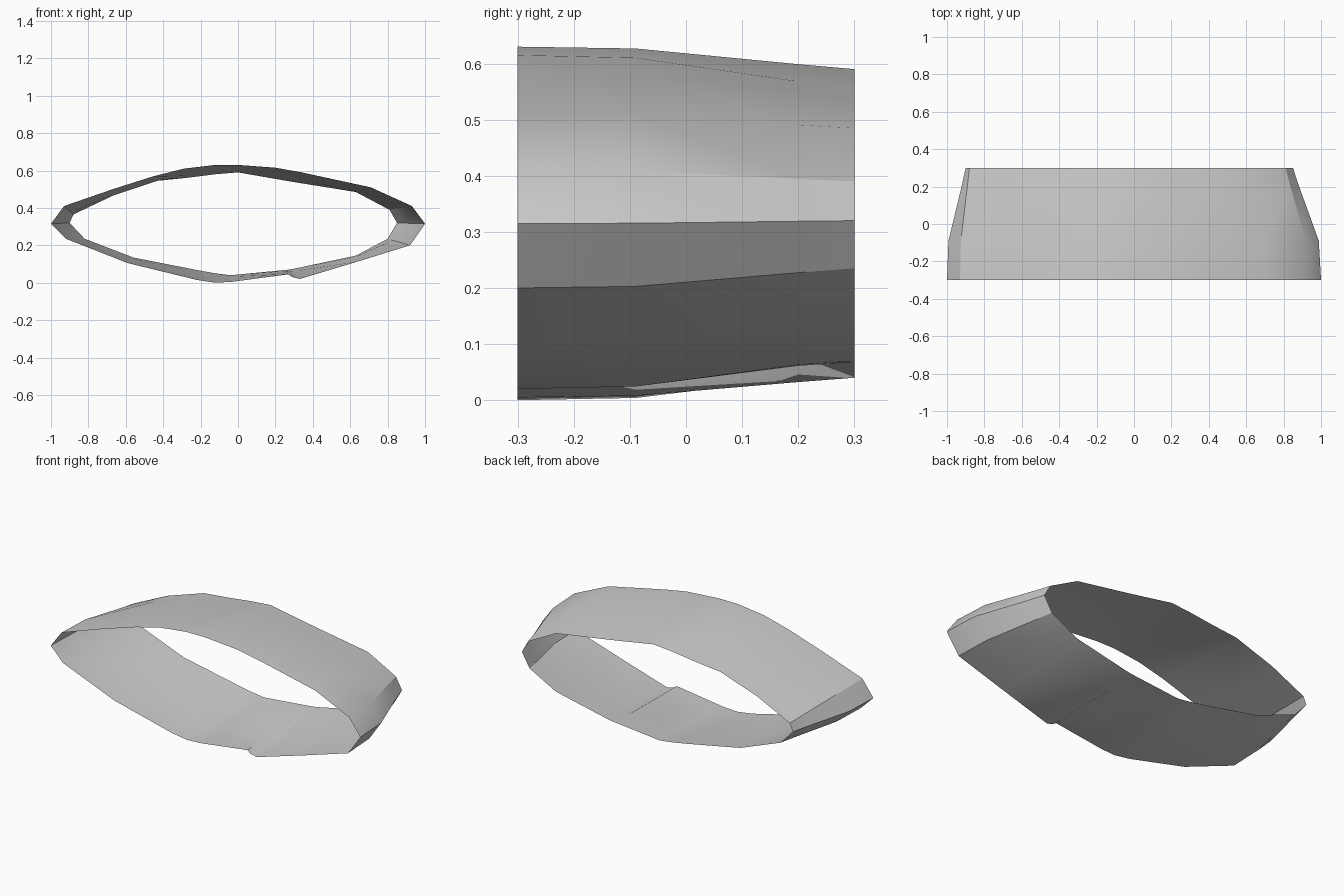
import bpy
import bmesh
import math

cube = bpy.data.objects.get("Cube")
if cube:
    bpy.data.objects.remove(cube, do_unlink=True)


def make_material(name, colour):
    material = bpy.data.materials.new(name)
    material.use_nodes = True
    material.diffuse_color = colour
    shader = next(n for n in material.node_tree.nodes if n.type == "BSDF_PRINCIPLED")
    shader.inputs["Base Color"].default_value = colour
    return material


# Cross-section of the band: front x, z followed by the matching back x, z
section = [
    # upper half, from one pointed end to the other
    (-1, .315, -.9, .32), (-.93, .41, -.88, .365), (-.67, .5, -.67, .465),
    (-.45, .57, -.43, .545), (-.29, .61, -.28, .56), (-.12, .63, -.12, .58),
    (0, .63, 0, .59), (.2, .615, .2, .555), (.34, .59, .3, .538),
    (.71, .51, .63, .485), (.93, .41, .81, .39), (1, .315, .85, .32),
    # lower half, with the small step in the front rim
    (.92, .2, .8, .235), (.62, .107, .63, .145), (.33, .02, .3, .075),
    (.29, .03, .27, .07), (.27, .045, .25, .068), (-.03, .005, -.04, .04),
    (-.12, 0, -.12, .05), (-.22, .015, -.22, .068), (-.59, .105, -.56, .135),
    (-.92, .235, -.82, .235),
]

# Depth of each ring and how far it has tapered towards the back section
rings = [(-.3, 0), (-.09, .08), (.2, .78), (.3, 1)]


def blend(start, end, amount):
    return start + (end - start) * amount


def build_band(name, material):
    bm = bmesh.new()
    loops = []
    for depth, taper in rings:
        loops.append([
            bm.verts.new((blend(fx, bx, taper), depth, blend(fz, bz, taper)))
            for fx, fz, bx, bz in section
        ])
    # Open shell joining each ring to the next
    count = len(section)
    for near, far in zip(loops, loops[1:]):
        for i in range(count):
            j = (i + 1) % count
            bm.faces.new((near[i], near[j], far[j], far[i]))

    # Turn all faces outwards
    bm.normal_update()
    top_face = max(bm.faces, key=lambda f: f.calc_center_median().z)
    if top_face.normal.z < 0:
        bmesh.ops.reverse_faces(bm, faces=bm.faces[:])

    mesh = bpy.data.meshes.new(name)
    bm.to_mesh(mesh)
    bm.free()
    mesh.materials.append(material)
    band = bpy.data.objects.new(name, mesh)
    bpy.context.collection.objects.link(band)
    return band


band = build_band("tapered_band", make_material("light grey", (.6, .6, .6, 1)))

# Smooth gentle bends and keep the pointed ends crisp
bpy.ops.object.select_all(action="DESELECT")
band.select_set(True)
bpy.context.view_layer.objects.active = band
bpy.ops.object.shade_smooth_by_angle(angle=math.radians(30))
